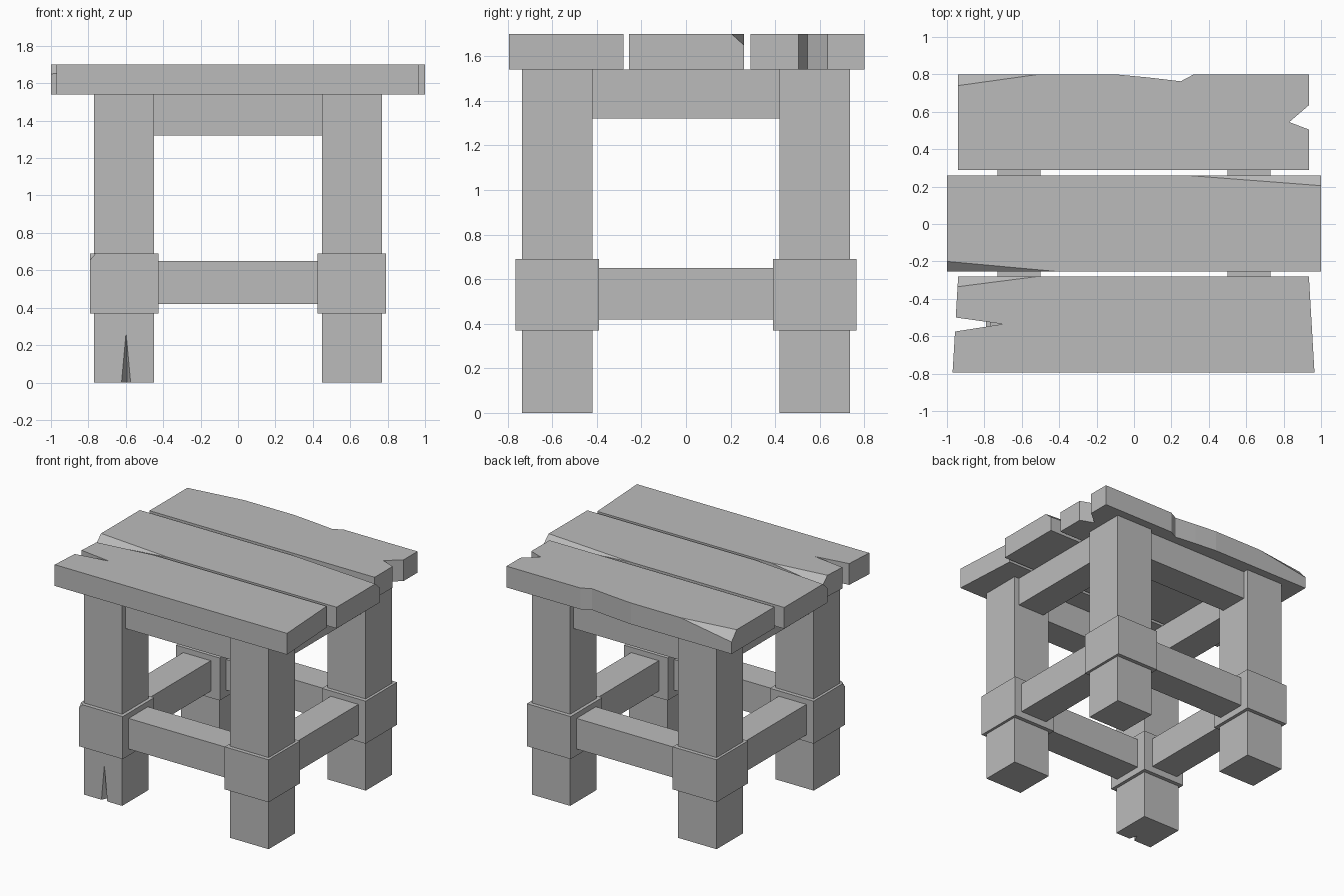
import bpy, bmesh
from mathutils import Vector

cube = bpy.data.objects.get("Cube")
if cube:
    bpy.data.objects.remove(cube, do_unlink=True)

GREY = (0.5, 0.5, 0.5, 1)
mat = bpy.data.materials.new("plain_grey")
mat.use_nodes = True
mat.diffuse_color = GREY
mat.node_tree.nodes["Principled BSDF"].inputs["Base Color"].default_value = GREY


def prism(name, outline, z0, z1, chips=()):
    """Extrude a flat outline upwards, then slice off corners by planes through three points."""
    bm = bmesh.new()
    base = bm.faces.new([bm.verts.new((x, y, z0)) for x, y in outline])
    up = bmesh.ops.extrude_face_region(bm, geom=[base])["geom"]
    bmesh.ops.translate(bm, vec=(0, 0, z1 - z0),
                        verts=[v for v in up if isinstance(v, bmesh.types.BMVert)])
    middle = Vector((sum(p[0] for p in outline), sum(p[1] for p in outline), 0)) / len(outline)
    middle.z = (z0 + z1) / 2
    for chip in chips:
        a, b, c = map(Vector, chip)
        normal = (b - a).cross(c - a).normalized()
        if normal.dot(middle - a) > 0:
            normal.negate()
        cut = bmesh.ops.bisect_plane(bm, geom=bm.verts[:] + bm.edges[:] + bm.faces[:], dist=1e-5,
                                     plane_co=a, plane_no=normal, clear_outer=True)
        rim = [e for e in cut["geom_cut"] if isinstance(e, bmesh.types.BMEdge)]
        bmesh.ops.holes_fill(bm, edges=rim)
    bmesh.ops.recalc_face_normals(bm, faces=bm.faces[:])
    mesh = bpy.data.meshes.new(name)
    bm.to_mesh(mesh)
    bm.free()
    mesh.materials.append(mat)
    obj = bpy.data.objects.new(name, mesh)
    bpy.context.collection.objects.link(obj)
    return obj


def box(name, x0, x1, y0, y1, z0, z1, chips=()):
    return prism(name, [(x0, y0), (x1, y0), (x1, y1), (x0, y1)], z0, z1, chips)


def edge_chip(x_end, x_far, y_edge, y_in, depth):
    """Three points of a tapering chip along the top edge of a plank."""
    return (x_end, y_in, TOP), (x_far, y_edge, TOP), (x_end, y_edge, TOP - depth)


SEAT, TOP = 1.54, 1.70

# Legs and their collars, with one chipped collar corner
for sx, side in ((-1, "right"), (1, "left")):
    for sy, end in ((-1, "front"), (1, "back")):
        xs = sorted((sx * 0.45, sx * 0.77))
        ys = sorted((sy * 0.42, sy * 0.735))
        leg = box(f"{end}_{side}_leg", *xs, *ys, 0, SEAT)
        xs = sorted((sx * 0.425, sx * 0.79))
        ys = sorted((sy * 0.39, sy * 0.765))
        chips = []
        if sx < 0 and sy < 0:
            cracked = leg
            chips = [((-0.76, -0.765, 0.69), (-0.79, -0.735, 0.69), (-0.79, -0.765, 0.655))]
        box(f"{end}_{side}_collar", *xs, *ys, 0.37, 0.69, chips)

# Wedge-shaped split in the foot of one leg
bm = bmesh.new()
corners = [bm.verts.new(p) for p in ((-0.631, -0.75, -0.01), (-0.569, -0.75, -0.01),
                                     (-0.592, -0.67, -0.01), (-0.6, -0.75, 0.33))]
bmesh.ops.convex_hull(bm, input=corners)
bmesh.ops.recalc_face_normals(bm, faces=bm.faces[:])
mesh = bpy.data.meshes.new("split_cutter")
bm.to_mesh(mesh)
bm.free()
mesh.materials.append(mat)
cutter = bpy.data.objects.new("split_cutter", mesh)
bpy.context.collection.objects.link(cutter)
cutter.hide_render = True
cutter.hide_viewport = True
cutter.display_type = 'WIRE'
split = cracked.modifiers.new("split", 'BOOLEAN')
split.operation = 'DIFFERENCE'
split.solver = 'EXACT'
split.object = cutter

# Upper and lower rails on all four sides
for level, z0, z1 in (("upper", 1.32, SEAT), ("lower", 0.42, 0.65)):
    for s, end, side in ((-1, "front", "right"), (1, "back", "left")):
        box(f"{end}_{level}_rail", -0.46, 0.46, *sorted((s * 0.465, s * 0.695)), z0, z1)
        box(f"{side}_{level}_rail", *sorted((s * 0.5, s * 0.73)), -0.43, 0.43, z0, z1)

# Seat planks with notched ends and worn edges
prism("front_plank",
      [(-0.97, -0.795), (0.965, -0.795), (0.935, -0.28), (-0.94, -0.28),
       (-0.953, -0.5), (-0.7, -0.535), (-0.957, -0.575)],
      SEAT, TOP, [edge_chip(-0.94, -0.51, -0.28, -0.335, 0.06)])
box("middle_plank", -1, 1, -0.255, 0.26, SEAT, TOP,
    [edge_chip(-1, -0.4, -0.255, -0.2, 0.05), edge_chip(1, 0.28, 0.26, 0.205, 0.05)])
prism("back_plank",
      [(-0.94, 0.29), (0.935, 0.29), (0.935, 0.505), (0.83, 0.545), (0.935, 0.635),
       (0.935, 0.8), (0.32, 0.8), (0.25, 0.763), (0.08, 0.783), (-0.1, 0.8), (-0.94, 0.8)],
      SEAT, TOP, [edge_chip(-0.94, -0.51, 0.8, 0.74, 0.07)])
